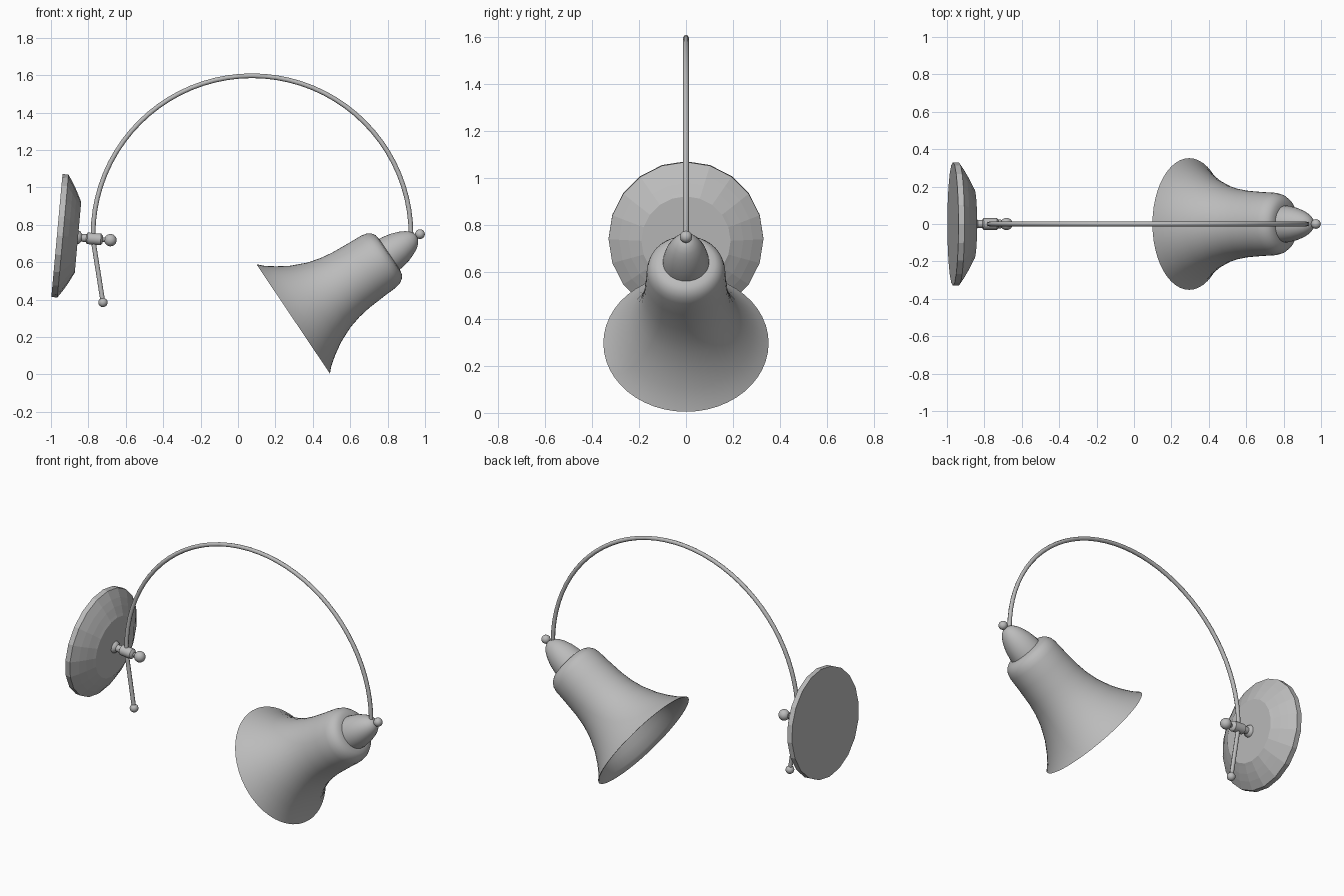
import bpy, bmesh, math
from mathutils import Vector, Matrix

if "Cube" in bpy.data.objects:
    bpy.data.objects.remove(bpy.data.objects["Cube"])

GREY = (0.5, 0.5, 0.5, 1)
metal = bpy.data.materials.new("grey metal")
metal.use_nodes = True
metal.diffuse_color = GREY
metal.node_tree.nodes["Principled BSDF"].inputs["Base Color"].default_value = GREY


def finish(obj, smooth_angle=None):
    obj.data.materials.clear()
    obj.data.materials.append(metal)
    bpy.ops.object.select_all(action="DESELECT")
    obj.select_set(True)
    bpy.context.view_layer.objects.active = obj
    if smooth_angle:
        bpy.ops.object.shade_smooth_by_angle(angle=math.radians(smooth_angle))
    return obj


def add_mesh(name, bm, smooth_angle):
    bmesh.ops.recalc_face_normals(bm, faces=bm.faces)
    mesh = bpy.data.meshes.new(name)
    bm.to_mesh(mesh)
    bm.free()
    obj = bpy.data.objects.new(name, mesh)
    bpy.context.collection.objects.link(obj)
    return finish(obj, smooth_angle)


def lathe(name, profile, origin, tilt, sides, smooth_angle=None):
    """Turn (distance, radius) points about an axis in the xz plane, tilted up from +x."""
    bm = bmesh.new()
    verts = [bm.verts.new((t, 0, r)) for t, r in profile]
    edges = [bm.edges.new(pair) for pair in zip(verts, verts[1:])]
    bmesh.ops.spin(bm, geom=verts + edges, cent=(0, 0, 0), axis=(1, 0, 0),
                   angle=math.tau, steps=sides, use_duplicate=False)
    bmesh.ops.remove_doubles(bm, verts=bm.verts, dist=0.0005)
    bm.transform(Matrix.Translation(origin) @ Matrix.Rotation(-tilt, 4, "Y"))
    return add_mesh(name, bm, smooth_angle)


def ball(name, centre, radius):
    bm = bmesh.new()
    bmesh.ops.create_uvsphere(bm, u_segments=20, v_segments=12, radius=radius,
                              matrix=Matrix.Translation(centre))
    return add_mesh(name, bm, 60)


# Wall plate, faceted, tipped slightly down
plate_at, plate_tilt = Vector((-0.968, 0, 0.743)), math.radians(-5.2)
lathe("wall_plate", [(0, 0), (0, 0.33), (0.032, 0.33), (0.062, 0.285), (0.085, 0.245),
                     (0.105, 0.205), (0.113, 0.19), (0.113, 0)],
      plate_at, plate_tilt, 20)

# Turned stem with collar and clamp, sharing the plate's axis
lathe("stem_clamp", [(0.11, 0), (0.11, 0.037), (0.122, 0.034), (0.132, 0.021),
                     (0.157, 0.021), (0.163, 0.031), (0.235, 0.031), (0.245, 0.022),
                     (0.247, 0.012), (0.29, 0.012), (0.29, 0)],
      plate_at, plate_tilt, 20, 40)
ball("clamp_knob", (-0.682, 0, 0.718), 0.033)

# Arched rod: half circle, then a short straight tail
arch_centre, arch_radius, segments = Vector((0.075, 0, 0.747)), 0.85, 40
path = [arch_centre + arch_radius * Vector((math.cos(a), 0, math.sin(a)))
        for a in (math.pi * i / segments for i in range(segments + 1))]
path += [Vector((-0.77, 0, 0.69)), Vector((-0.722, 0, 0.385))]
curve = bpy.data.curves.new("arched_rod", "CURVE")
curve.dimensions = "3D"
curve.bevel_depth = 0.0125
curve.bevel_resolution = 2
curve.use_fill_caps = True
spline = curve.splines.new("POLY")
spline.points.add(len(path) - 1)
for point, co in zip(spline.points, path):
    point.co = (*co, 1)
rod = bpy.data.objects.new("arched_rod", curve)
bpy.context.collection.objects.link(rod)
finish(rod)
bpy.ops.object.convert(target="MESH")
finish(bpy.context.object, 50)
ball("tail_knob", (-0.722, 0, 0.385), 0.025)
ball("tip_knob", (0.973, 0, 0.75), 0.026)

# Hollow bell shade: outer skin, then a thin inner skin back to the rim
shade_at, shade_tilt = Vector((0.295, 0, 0.297)), math.radians(33.9)
outer = [(0, 0.352), (0.03, 0.322), (0.08, 0.285), (0.145, 0.245), (0.23, 0.208),
         (0.3, 0.189), (0.37, 0.178), (0.47, 0.171), (0.55, 0.167), (0.58, 0.16),
         (0.603, 0.145), (0.616, 0.125), (0.62, 0.1)]
inner = [(max(t - 0.008, 0), r - 0.008) for t, r in reversed(outer)]
lathe("bell_shade", [(0.62, 0)] + outer[::-1] + inner[::-1] + [(0.612, 0)],
      shade_at, shade_tilt, 48, 50)

# Domed cap on the shade
lathe("shade_cap", [(0.6, 0), (0.6, 0.1), (0.64, 0.097), (0.69, 0.086), (0.73, 0.071),
                    (0.76, 0.055), (0.78, 0.038), (0.792, 0.02), (0.796, 0)],
      shade_at, shade_tilt, 32, 50)
